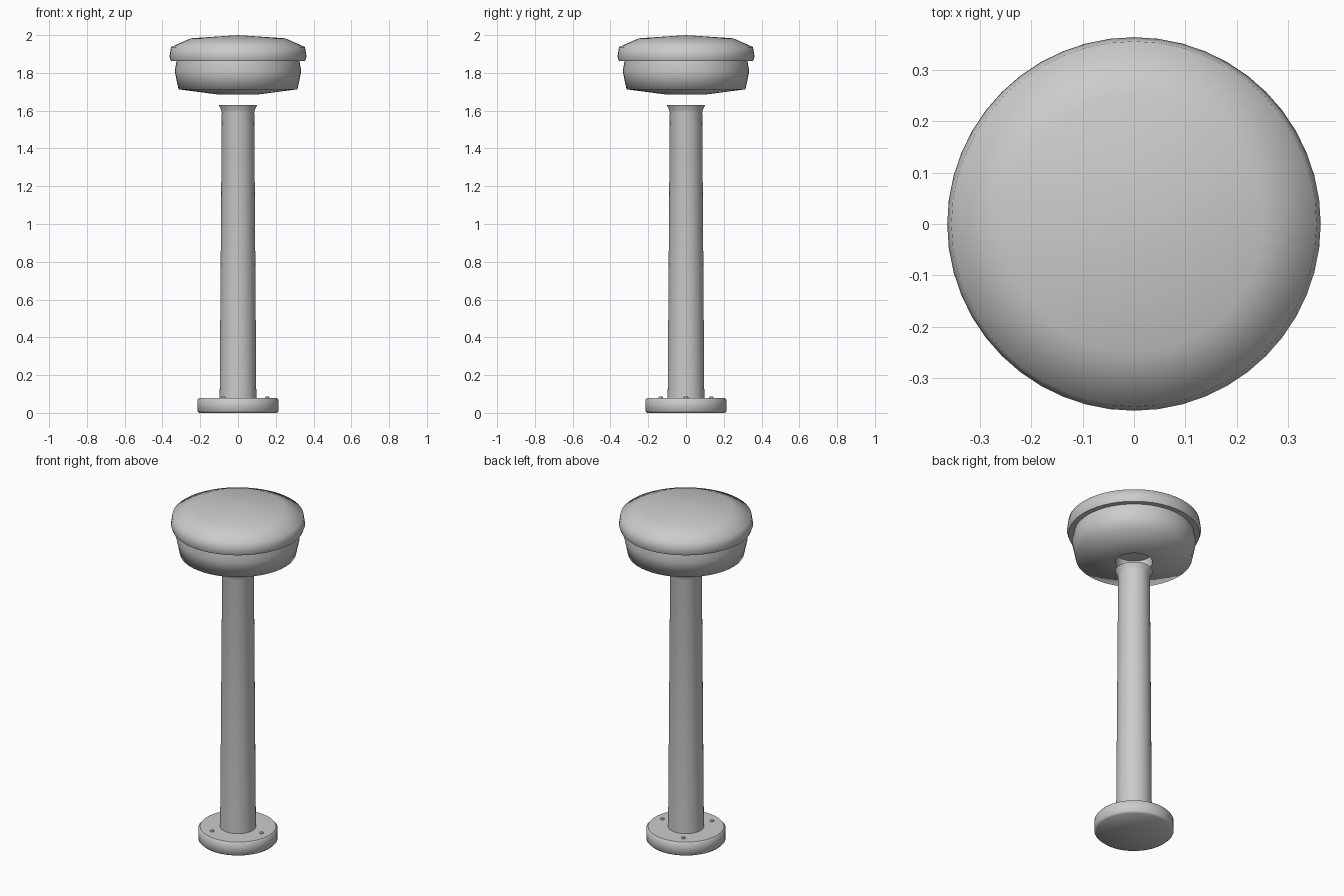
import bpy, math

if "Cube" in bpy.data.objects:
    bpy.data.objects.remove(bpy.data.objects["Cube"], do_unlink=True)

grey = bpy.data.materials.new("plain_grey")
grey.use_nodes = True
colour = (0.6, 0.6, 0.6, 1)
grey.diffuse_color = colour
grey.node_tree.nodes["Principled BSDF"].inputs["Base Color"].default_value = colour


def lathe(name, profile, centre=(0, 0), sides=48, sharp=40):
    """Revolve (radius, height) points, listed bottom to top, around z."""
    verts, rings, faces = [], [], []
    for r, z in profile:
        count = sides if r > 0 else 1
        rings.append([len(verts) + i for i in range(count)])
        for i in range(count):
            a = math.tau * i / sides
            verts.append((centre[0] + r * math.cos(a), centre[1] + r * math.sin(a), z))
    for low, high in zip(rings, rings[1:]):
        for i in range(sides):
            j = (i + 1) % sides
            quad = [low[i % len(low)], low[j % len(low)],
                    high[j % len(high)], high[i % len(high)]]
            faces.append(list(dict.fromkeys(quad)))
    mesh = bpy.data.meshes.new(name)
    mesh.from_pydata(verts, [], faces)
    mesh.materials.append(grey)
    obj = bpy.data.objects.new(name, mesh)
    bpy.context.collection.objects.link(obj)
    bpy.ops.object.select_all(action="DESELECT")
    obj.select_set(True)
    bpy.context.view_layer.objects.active = obj
    bpy.ops.object.shade_smooth_by_angle(angle=math.radians(sharp))
    return obj


# Floor flange with softened rims
lathe("base_flange", [(0, 0), (0.205, 0), (0.215, 0.01), (0.215, 0.068),
                      (0.205, 0.08), (0, 0.08)], sharp=50)

# Three bolt heads on the flange
for k in range(3):
    a = math.tau * k / 3
    lathe(f"bolt_{k + 1}", [(0.012, 0.075), (0.012, 0.083), (0.008, 0.087), (0, 0.087)],
          (0.155 * math.cos(a), 0.155 * math.sin(a)), sides=12)

# Tapered post with a flared mouth
lathe("post", [(0.097, 0.075), (0.086, 1.59), (0.09, 1.605), (0.102, 1.63), (0, 1.63)])

# Lower housing with a round socket underneath
lathe("lower_housing", [(0, 1.75), (0.1, 1.75), (0.1, 1.685), (0.315, 1.713),
                        (0.335, 1.81), (0.325, 1.865)], sharp=75)

# Domed cap overhanging the housing
lathe("domed_cap", [(0, 1.862), (0.355, 1.862), (0.363, 1.885), (0.355, 1.937),
                    (0.25, 1.983), (0, 2.0)], sharp=65)
